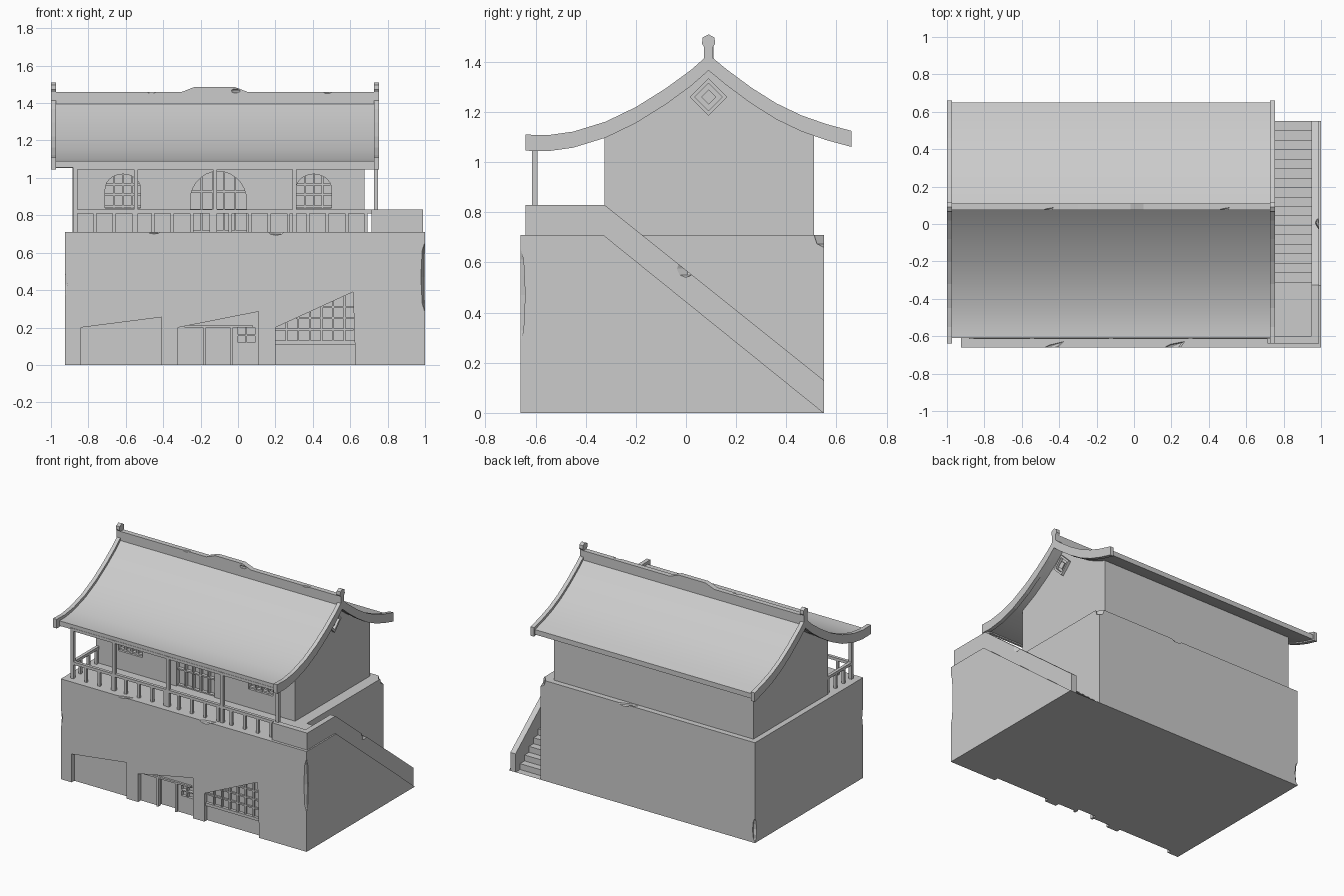
import bpy, bmesh, math
from mathutils import Vector

if "Cube" in bpy.data.objects:
    bpy.data.objects.remove(bpy.data.objects["Cube"])


def prism(name, pts, axis, a, b, smooth=False):
    """Extrude a closed 2D profile along x (pts = y,z) or along y (pts = x,z)."""
    put = (lambda p, t: (t, p[0], p[1])) if axis == 'x' else (lambda p, t: (p[0], t, p[1]))
    bm = bmesh.new()
    r0 = [bm.verts.new(put(p, a)) for p in pts]
    r1 = [bm.verts.new(put(p, b)) for p in pts]
    bm.faces.new(r0)
    bm.faces.new(r1[::-1])
    n = len(pts)
    for i in range(n):
        bm.faces.new((r0[i], r1[i], r1[(i + 1) % n], r0[(i + 1) % n]))
    bmesh.ops.recalc_face_normals(bm, faces=bm.faces)
    me = bpy.data.meshes.new(name)
    bm.to_mesh(me)
    bm.free()
    ob = bpy.data.objects.new(name, me)
    bpy.context.collection.objects.link(ob)
    if smooth:
        bpy.ops.object.select_all(action='DESELECT')
        ob.select_set(True)
        bpy.context.view_layer.objects.active = ob
        bpy.ops.object.shade_smooth_by_angle(angle=math.radians(25))
    return ob


def box(name, x0, x1, y0, y1, z0, z1):
    return prism(name, [(x0, z0), (x1, z0), (x1, z1), (x0, z1)], 'y', y0, y1)


def chip(loc, size):
    """Faceted cutter for a worn edge."""
    bpy.ops.mesh.primitive_uv_sphere_add(segments=5, ring_count=4, location=loc)
    ob = bpy.context.object
    ob.name = "chip_cutter"
    ob.scale = size
    ob.rotation_euler[2] = 0.35
    return ob


def carve(ob, cutters):
    bpy.context.view_layer.update()
    bpy.context.view_layer.objects.active = ob
    for c in cutters:
        m = ob.modifiers.new("cut", 'BOOLEAN')
        m.operation, m.solver, m.object = 'DIFFERENCE', 'EXACT', c
        bpy.ops.object.modifier_apply(modifier=m.name)
    for c in cutters:
        bpy.data.objects.remove(c, do_unlink=True)


# stone base with slanted recesses, inner door and window
FRONT, BACK, DECK = -0.66, 0.55, 0.71
base = box("stone_base", -0.925, 0.755, FRONT, BACK, 0, DECK)
recess = [
    [(-0.84, -0.05), (-0.84, 0.2), (-0.41, 0.255), (-0.41, -0.05)],
    [(-0.32, -0.05), (-0.32, 0.2), (0.11, 0.285), (0.11, -0.05)],
    [(0.2, -0.05), (0.2, 0.2), (0.615, 0.39), (0.63, -0.05)],
]
cuts = [prism("recess_cutter", p, 'y', -0.8, FRONT + 0.03) for p in recess]
cuts.append(box("door_cutter", -0.18, -0.035, -0.8, FRONT + 0.06, -0.05, 0.2))
cuts.append(box("window_cutter", 0.0, 0.09, -0.8, FRONT + 0.05, 0.12, 0.2))
cuts += [chip((-0.93, FRONT - 0.005, 0.43), (0.022, 0.02, 0.07)),
         chip((-0.93, BACK + 0.005, 0.09), (0.03, 0.03, 0.09)),
         chip((0.2, FRONT, DECK + 0.005), (0.09, 0.02, 0.022)),
         chip((-0.45, FRONT, DECK + 0.005), (0.1, 0.015, 0.015)),
         chip((0.1, BACK, DECK + 0.005), (0.12, 0.02, 0.02)),
         chip((0.755, BACK, DECK), (0.04, 0.045, 0.05))]
carve(base, cuts)

# lintel, posts and bars in the base openings
box("door_lintel", -0.285, 0.08, -0.645, -0.625, 0.2, 0.212)
for x in (-0.18, -0.035):
    box("door_jamb", x - 0.008, x + 0.008, -0.645, -0.62, 0, 0.2)
box("small_window_bar", 0.041, 0.049, -0.635, -0.61, 0.12, 0.2)
box("small_window_bar", 0.0, 0.09, -0.635, -0.61, 0.156, 0.164)
box("shop_sill", 0.2, 0.625, -0.65, -0.625, 0.11, 0.13)
for i in range(6):
    x = 0.26 + 0.062 * i
    box("shop_lattice_post", x - 0.005, x + 0.005, -0.645, -0.625, 0.13, 0.2 + (x - 0.2) * 0.457)
for z in (0.19, 0.25, 0.31):
    box("shop_lattice_rail", max(0.2, 0.2 + (z - 0.2) / 0.457), 0.617, -0.643, -0.625, z - 0.005, z + 0.005)

# side stair: landing block, steps and sloping parapet
N = 17
run, rise = (BACK + 0.31) / N, DECK / N
steps = [(BACK, 0), (FRONT, 0), (FRONT, DECK)]
for i in range(N):
    y = -0.31 + run * i
    steps += [(y, DECK - rise * i), (y, DECK - rise * (i + 1))]
prism("side_stairs", steps, 'x', 0.755, 0.955)
wall = prism("stair_outer_wall", [(BACK, 0), (FRONT, 0), (FRONT, DECK), (-0.33, DECK)],
             'x', 0.95, 1.0)
carve(wall, [chip((1.0, FRONT - 0.004, 0.47), (0.025, 0.027, 0.2))])
parapet = prism("stair_parapet", [(-0.64, DECK), (-0.64, 0.83), (-0.325, 0.83), (BACK, 0.13),
                                  (BACK, 0), (-0.33, DECK)], 'x', 0.95, 0.99)
carve(parapet, [chip((0.99, 0.0, 0.575), (0.02, 0.05, 0.035))])
box("landing_parapet", 0.715, 0.97, -0.64, -0.6, DECK, 0.83)

# roof curve (y, z) of the top surface, eave to eave
ROOF = [(-0.64, 1.11), (-0.55, 1.108), (-0.45, 1.122), (-0.32, 1.162), (-0.2, 1.22),
        (-0.08, 1.295), (0.02, 1.368), (0.09, 1.43), (0.16, 1.372), (0.26, 1.298),
        (0.36, 1.235), (0.46, 1.187), (0.56, 1.152), (0.66, 1.125)]


def roof_z(y):
    for (y0, z0), (y1, z1) in zip(ROOF, ROOF[1:]):
        if y0 <= y <= y1:
            return z0 + (z1 - z0) * (y - y0) / (y1 - y0)


def band(top, bottom, y0=-0.64, y1=0.66):
    ys = [y0] + [p[0] for p in ROOF if y0 < p[0] < y1] + [y1]
    up = [(y, roof_z(y) + top) for y in ys]
    return up + [(y, roof_z(y) + bottom) for y in reversed(ys)]


# upper house with curved gables and arched openings
HX0, HX1, HY0, HY1 = -0.885, 0.675, -0.325, 0.51
gable = [p for p in band(-0.035, -0.1, HY0, HY1)]
gable = gable[:len(gable) // 2] + [(HY1, DECK), (HY0, DECK)]
house = prism("upper_house", gable, 'x', HX0, HX1)


def arch_z(x, cx, hw, spring, h):
    return spring + h * math.sqrt(max(0, 1 - ((x - cx) / hw) ** 2))


# centre, half width, sill, spring, arch height, bar count
ARCHES = [(-0.615, 0.095, 0.84, 0.94, 0.08, 4), (-0.105, 0.15, 0.705, 0.88, 0.155, 5),
          (0.405, 0.095, 0.84, 0.94, 0.08, 4)]
cuts = []
for cx, hw, sill, spring, h, n in ARCHES:
    pts = [(cx - hw, sill), (cx + hw, sill)]
    pts += [(cx + hw * math.cos(math.pi * k / 14), spring + h * math.sin(math.pi * k / 14)) for k in range(15)]
    cuts.append(prism("arch_cutter", pts, 'y', -0.5, HY0 + 0.035))
carve(house, cuts)
for cx, hw, sill, spring, h, n in ARCHES:
    for k in range(1, n):
        x = cx - hw + 2 * hw * k / n
        box("lattice_post", x - 0.005, x + 0.005, HY0 + 0.01, HY0 + 0.04, sill, arch_z(x, cx, hw, spring, h))
    for f in (0.0, 0.35, 0.65):
        z = sill + 0.008 + (spring + h - sill) * f
        w = hw * math.sqrt(1 - (max(0, z - spring) / h) ** 2)
        box("lattice_rail", cx - w, cx + w, HY0 + 0.012, HY0 + 0.04, z - 0.005, z + 0.005)

# nested diamond ornaments on both gables


def diamond(r):
    return [(0.09 + r, 1.26), (0.09, 1.26 + r), (0.09 - r, 1.26), (0.09, 1.26 - r)]


for x, s in ((HX1, 1), (HX0, -1)):
    frame = prism("gable_diamond_frame", diamond(0.075), 'x', x - 0.005 * s, x + 0.02 * s)
    carve(frame, [prism("diamond_cutter", diamond(0.055), 'x', x - 0.05 * s, x + 0.05 * s)])
    prism("gable_diamond_core", diamond(0.03), 'x', x - 0.005 * s, x + 0.015 * s)

# roof slab, raised verge rims and ridge-end finials
prism("roof_slab", band(-0.02, -0.055, -0.61, 0.65), 'x', -0.985, 0.74, True)
FINIAL = [(0.072, 1.38), (0.072, 1.46), (0.064, 1.472), (0.066, 1.497), (0.09, 1.51),
          (0.114, 1.497), (0.116, 1.472), (0.108, 1.46), (0.108, 1.38)]
for i, (x0, x1) in enumerate(((-1.0, -0.972), (0.727, 0.755))):
    rim = prism("roof_rim", band(0, -0.064), 'x', x0, x1)
    prism("ridge_finial", FINIAL, 'x', x0, x1)

# ridge beam with a raised centre
ridge = prism("ridge_beam", [(-0.98, 1.39), (0.74, 1.39), (0.74, 1.46), (0.05, 1.46), (-0.02, 1.487),
                             (-0.23, 1.487), (-0.3, 1.46), (-0.98, 1.46)], 'y', 0.074, 0.11)
carve(ridge, [chip((-0.02, 0.07, 1.465), (0.05, 0.012, 0.012)),
              chip((0.47, 0.07, 1.462), (0.05, 0.012, 0.012)),
              chip((-0.47, 0.07, 1.462), (0.05, 0.012, 0.01))])

# veranda posts, beams and railing
for x in (-0.87, -0.545, -0.122, 0.302, 0.737):
    box("veranda_post", x - 0.011, x + 0.011, -0.615, -0.593, DECK, 1.065)
box("eave_beam", -0.87, 0.737, -0.612, -0.596, 1.045, 1.065)
box("front_handrail", -0.87, 0.72, -0.615, -0.593, 0.81, 0.83)
box("side_handrail", -0.881, -0.859, -0.615, HY0, 0.81, 0.83)
for i in range(15):
    x = -0.765 + 0.1035 * i
    if x < 0.7:
        box("front_baluster", x - 0.009, x + 0.009, -0.613, -0.595, DECK, 0.81)
for y in (-0.52, -0.43, -0.34):
    box("side_baluster", -0.879, -0.861, y - 0.009, y + 0.009, DECK, 0.81)
